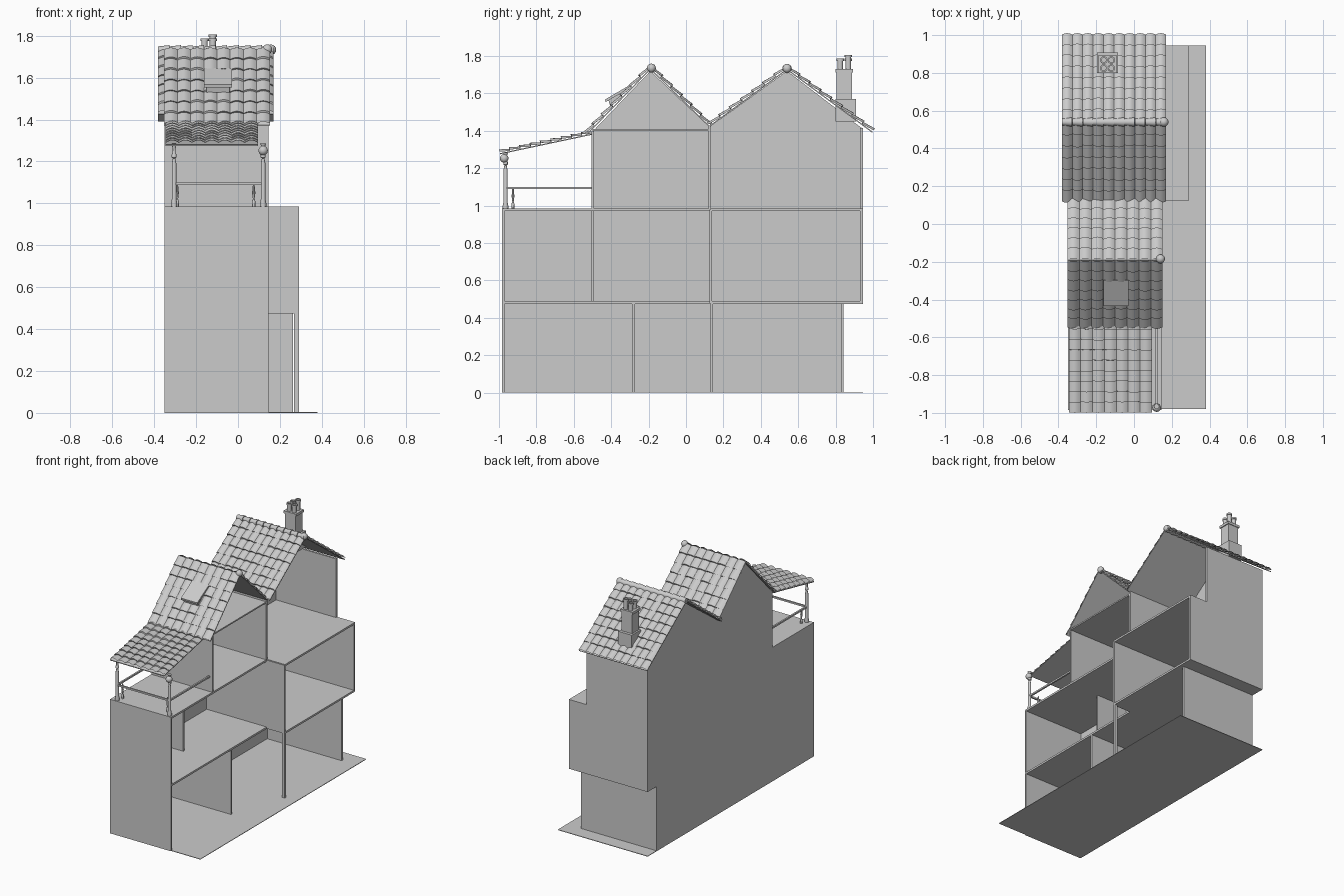
import bpy, bmesh, random
from math import sin, pi, radians
from mathutils import Vector

if "Cube" in bpy.data.objects:
    bpy.data.objects.remove(bpy.data.objects["Cube"])

random.seed(4)
T = 0.014  # wall and floor thickness
XL = -0.35


def finish(name, bm, smooth=False):
    bmesh.ops.recalc_face_normals(bm, faces=bm.faces)
    me = bpy.data.meshes.new(name)
    bm.to_mesh(me)
    bm.free()
    ob = bpy.data.objects.new(name, me)
    bpy.context.collection.objects.link(ob)
    if smooth:
        bpy.context.view_layer.objects.active = ob
        ob.select_set(True)
        bpy.ops.object.shade_smooth_by_angle(angle=radians(35))
        ob.select_set(False)
    return ob


def box(name, x0, x1, y0, y1, z0, z1):
    bm = bmesh.new()
    bmesh.ops.create_cube(bm, size=1)
    for v in bm.verts:
        v.co = ((x0, x1)[v.co.x > 0], (y0, y1)[v.co.y > 0], (z0, z1)[v.co.z > 0])
    return finish(name, bm)


def prism(name, pts, x0, x1):
    """Extrude a (y, z) outline along x."""
    bm = bmesh.new()
    f = bm.faces.new([bm.verts.new((x0, y, z)) for y, z in pts])
    r = bmesh.ops.extrude_face_region(bm, geom=[f])
    for v in r['geom']:
        if isinstance(v, bmesh.types.BMVert):
            v.co.x = x1
    return finish(name, bm)


def lathe(name, x, y, prof, n=16):
    """Turn an (r, z) profile round a vertical axis."""
    bm = bmesh.new()
    vs = [bm.verts.new((x + r, y, z)) for r, z in prof]
    es = [bm.edges.new(p) for p in zip(vs, vs[1:])]
    bmesh.ops.spin(bm, geom=vs + es, cent=(x, y, 0), axis=(0, 0, 1), angle=2 * pi,
                   steps=n, use_merge=True)
    bmesh.ops.remove_doubles(bm, verts=bm.verts, dist=1e-5)
    return finish(name, bm, True)


def tiles(name, x0, x1, cols, low, high, rows, bump=0.012, lift=0.009):
    """Corrugated, stepped tile slope from the eaves (y, z) to the ridge (y, z)."""
    a, b = Vector((0, *low)), Vector((0, *high))
    n = (b - a).cross(Vector((1, 0, 0))).normalized()
    if n.z < 0:
        n = -n
    bm = bmesh.new()
    w, seg = (x1 - x0) / cols, 6
    for c in range(cols):
        prev = None
        for r in range(rows):
            slip = random.uniform(-0.06, 0.06)
            for end in (0, 1):
                t = (r + end + slip * (end == 0 and r > 0)) / rows
                p = a.lerp(b, min(t, 1))
                line = []
                for i in range(seg + 1):
                    h = bump * sin(pi * i / seg) + (lift if end == 0 else 0)
                    line.append(bm.verts.new(p + n * h + Vector((x0 + (c + i / seg) * w, 0, 0))))
                if prev:
                    for i in range(seg):
                        bm.faces.new((prev[i], prev[i + 1], line[i + 1], line[i]))
                prev = line
    finish(name, bm, True)
    # flat boarding under the tiles
    d = n * 0.006
    prism(name + "_boards", [(a.y, a.z), (b.y, b.z), (b.y - d.y, b.z - d.z), (a.y - d.y, a.z - d.z)], x0, x1)


# ground plate and side wall
box("ground_plate", XL, 0.38, -0.98, 0.945, 0, 0.004)
prism("side_wall", [(-0.985, 0), (0.84, 0), (0.84, 0.478), (0.945, 0.478), (0.945, 1.41),
                    (0.54, 1.72), (0.125, 1.42), (-0.19, 1.72), (-0.5, 1.395),
                    (-0.5, 0.98), (-0.985, 0.98)], XL, XL + 0.008)

# floors
box("first_floor_front", XL, 0.145, -0.985, 0.13, 0.475, 0.489)
box("first_floor_back", XL, 0.29, 0.13, 0.945, 0.475, 0.489)
box("second_floor_front", XL, 0.145, -0.985, 0.13, 0.97, 0.984)
box("second_floor_back", XL, 0.29, 0.13, 0.945, 0.97, 0.984)
box("attic_floor", XL, 0.145, -0.5, 0.13, 1.40, 1.41)

# cross walls
box("front_wall", XL, 0.145, -0.985, -0.985 + T, 0, 0.98)
box("ground_partition", XL, 0.145, -0.288, -0.274, 0, 0.48)
box("corner_post", 0.268, 0.29, 0.128, 0.145, 0, 0.48)
box("ground_back_wall", XL, 0.262, 0.828, 0.842, 0, 0.48)
box("first_partition", XL, -0.09, -0.507, -0.493, 0.48, 0.98)
box("first_cross_wall", XL, 0.29, 0.125, 0.139, 0.48, 0.98)
box("first_back_wall", XL, 0.29, 0.945 - T, 0.945, 0.478, 0.98)
box("veranda_wall", XL, 0.145, -0.505, -0.493, 0.98, 1.395)
box("second_cross_wall", XL, 0.145, 0.12, 0.134, 0.98, 1.425)
box("second_back_wall", XL, 0.145, 0.945 - T, 0.945, 0.98, 1.415)

# roofs
tiles("veranda_roof", -0.345, 0.095, 7, (-0.995, 1.28), (-0.5, 1.385), 9)
tiles("front_roof_lower_slope", -0.352, 0.152, 8, (-0.54, 1.375), (-0.19, 1.735), 7)
tiles("front_roof_rear_slope", -0.352, 0.152, 8, (0.125, 1.427), (-0.19, 1.735), 6)
tiles("back_roof_front_slope", -0.382, 0.17, 10, (0.125, 1.427), (0.54, 1.732), 7)
tiles("back_roof_rear_slope", -0.382, 0.17, 10, (0.998, 1.395), (0.54, 1.732), 8)

# ridge caps
bm = bmesh.new()
for i in range(10):
    r = bmesh.ops.create_cone(bm, cap_ends=True, segments=12, radius1=0.018, radius2=0.024, depth=0.054)
    for v in r['verts']:
        x, y, z = v.co
        v.co = (-0.382 + 0.0552 * (i + 0.5) + z, 0.54 + y, 1.731 + x)
finish("ridge_caps", bm, True)


def ball(name, x, y, z, s):
    bm = bmesh.new()
    bmesh.ops.create_uvsphere(bm, u_segments=14, v_segments=8, radius=s)
    bmesh.ops.translate(bm, verts=bm.verts, vec=(x, y, z))
    finish(name, bm, True)


ball("back_ridge_end", 0.158, 0.54, 1.733, 0.025)
ball("front_ridge_end", 0.14, -0.185, 1.735, 0.024)
ball("veranda_roof_end", 0.12, -0.972, 1.252, 0.023)

# roof hatch flap with a frame under it
prism("roof_hatch", [(-0.43, 1.553), (-0.295, 1.632), (-0.298, 1.646), (-0.433, 1.567)], -0.162, -0.028)
prism("hatch_frame", [(-0.405, 1.53), (-0.30, 1.635), (-0.415, 1.565)], -0.15, -0.04)

# chimney with four pots
box("chimney_base", -0.195, -0.085, 0.80, 0.908, 1.45, 1.57)
box("chimney_shaft", -0.183, -0.097, 0.805, 0.887, 1.57, 1.712)
box("chimney_cap", -0.19, -0.09, 0.80, 0.892, 1.712, 1.73)
for i, x in enumerate((-0.16, -0.12)):
    for j, y in enumerate((0.825, 0.868)):
        top = 1.806 if (i, j) == (1, 1) else 1.786
        lathe("chimney_pot", x, y, [(0.015, 1.73), (0.015, top - 0.012), (0.02, top - 0.012),
                                    (0.02, top), (0.012, top), (0.012, 1.75), (0, 1.75)])

# veranda posts and railing
for x in (-0.305, 0.12):
    lathe("veranda_post", x, -0.965, [(0, 0.984), (0.015, 0.984), (0.015, 1.0), (0.011, 1.02),
                                      (0.011, 1.19), (0.006, 1.215), (0.012, 1.22), (0.012, 1.232),
                                      (0.007, 1.24), (0.007, 1.265), (0.014, 1.285), (0, 1.285)], 12)
    box("side_rail", x - 0.006, x + 0.006, -0.965, -0.5, 1.088, 1.10)
for x in (-0.29, 0.075):
    lathe("rail_baluster", x, -0.925, [(0, 0.984), (0.008, 0.984), (0.008, 1.01), (0.004, 1.02),
                                       (0.008, 1.05), (0.004, 1.09), (0, 1.09)], 10)
box("front_rail", -0.305, 0.12, -0.971, -0.959, 1.088, 1.10)
